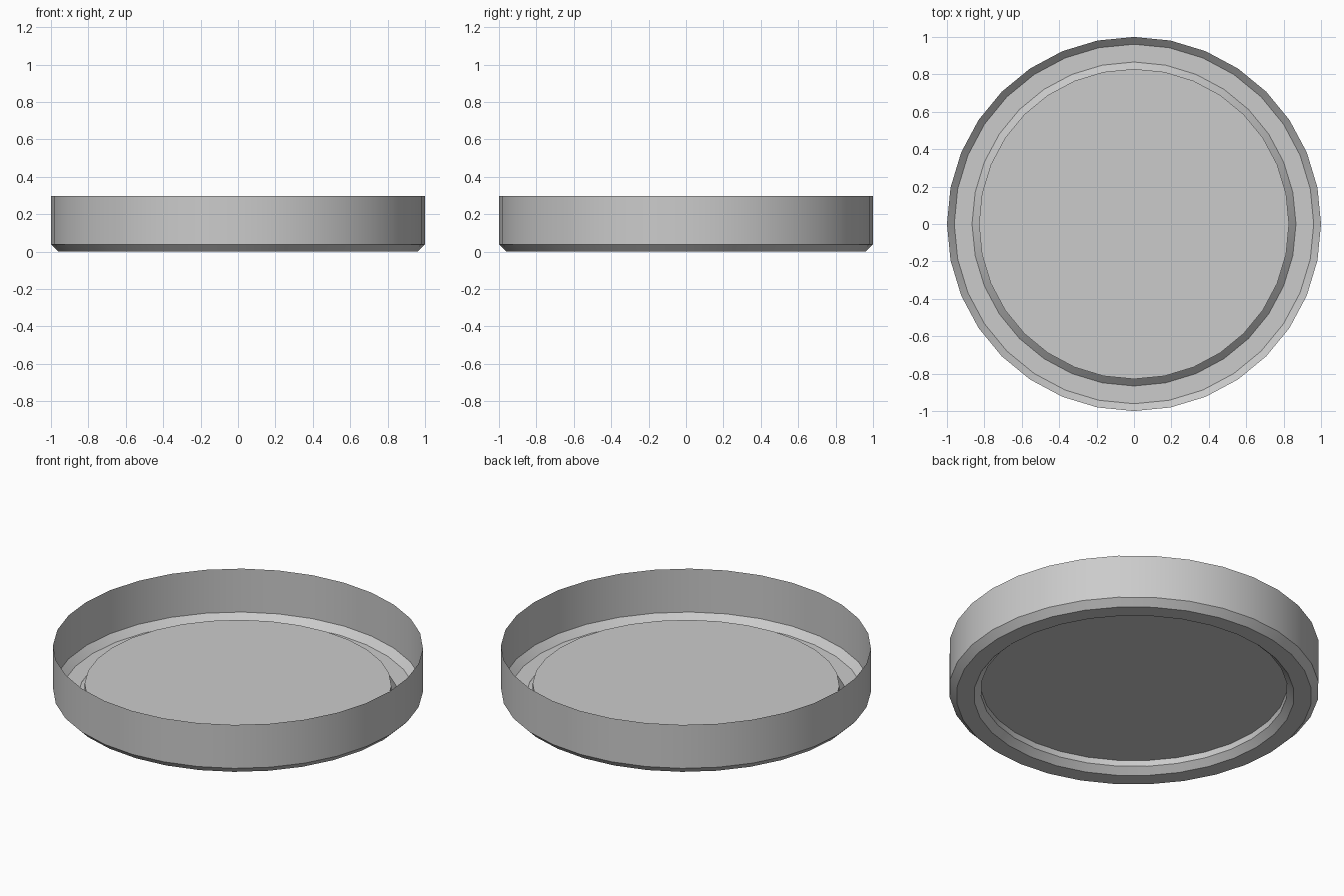
import bpy, bmesh
from math import cos, sin, tau, radians

if "Cube" in bpy.data.objects:
    bpy.data.objects.remove(bpy.data.objects["Cube"])

SIDES = 32

# Half cross-section (radius, height): rim wall, lower chamfer, foot ring, raised floor
PROFILE = [(1.0, 0.298), (1.0, 0.039), (0.961, 0.0),
           (0.866, 0.0), (0.829, 0.036), (0.829, 0.072)]

bm = bmesh.new()
rings = [[bm.verts.new((r * cos(tau * i / SIDES), r * sin(tau * i / SIDES), z))
          for i in range(SIDES)] for r, z in PROFILE]

# Thin shell lathed from the profile
for a, b in zip(rings, rings[1:]):
    for i in range(SIDES):
        j = (i + 1) % SIDES
        bm.faces.new((a[i], b[i], b[j], a[j]))

# Flat floor disc
bm.faces.new(rings[-1])
bmesh.ops.recalc_face_normals(bm, faces=bm.faces)

mesh = bpy.data.meshes.new("shallow_dish")
bm.to_mesh(mesh)
bm.free()
dish = bpy.data.objects.new("shallow_dish", mesh)
bpy.context.collection.objects.link(dish)

# Smooth round walls, crisp chamfers
bpy.context.view_layer.objects.active = dish
dish.select_set(True)
bpy.ops.object.shade_smooth_by_angle(angle=radians(30))
